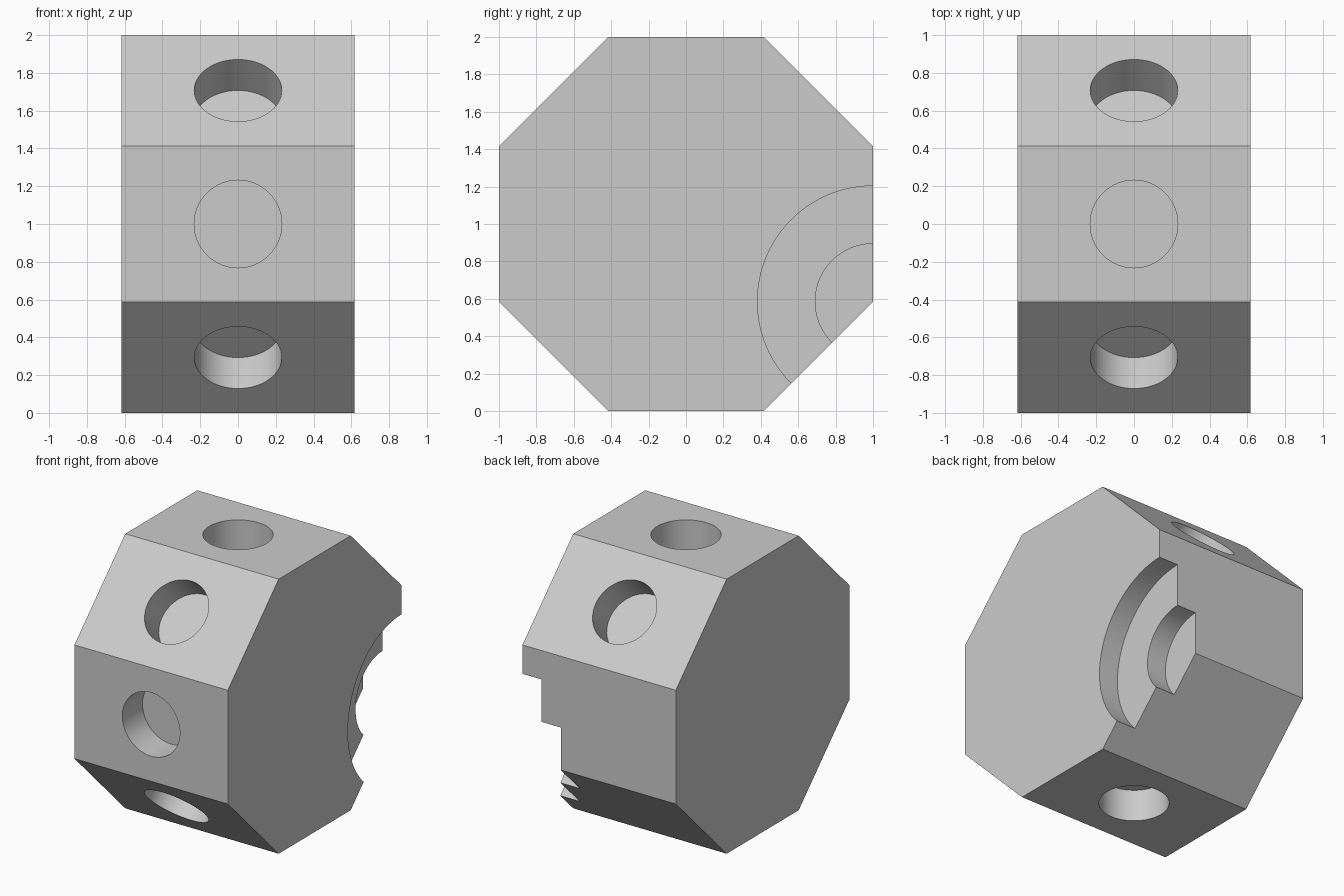
import bpy
import bmesh
import math
from mathutils import Matrix, Vector

if "Cube" in bpy.data.objects:
    bpy.data.objects.remove(bpy.data.objects["Cube"], do_unlink=True)

HALF = 0.618                  # half the block's width
HOLE = HALF * 3 / 8           # socket radius and depth
CENTRE = Vector((0, 0, 1))
CORNER = math.tan(math.pi / 8)

grey = bpy.data.materials.new("light_grey")
grey.use_nodes = True
grey.diffuse_color = (0.6, 0.6, 0.6, 1)
grey.node_tree.nodes["Principled BSDF"].inputs["Base Color"].default_value = (0.6, 0.6, 0.6, 1)


def prism(name, sides, radius, start, end, spin=0.0):
    """Closed prism whose axis runs from start to end."""
    axis = end - start
    matrix = (Matrix.Translation((start + end) / 2)
              @ axis.to_track_quat("Z", "Y").to_matrix().to_4x4()
              @ Matrix.Rotation(spin, 4, "Z"))
    bm = bmesh.new()
    bmesh.ops.create_cone(bm, cap_ends=True, segments=sides, radius1=radius,
                          radius2=radius, depth=axis.length, matrix=matrix)
    mesh = bpy.data.meshes.new(name)
    bm.to_mesh(mesh)
    bm.free()
    mesh.materials.append(grey)
    obj = bpy.data.objects.new(name, mesh)
    bpy.context.collection.objects.link(obj)
    return obj


def cut(target, cutter):
    """Subtract the cutter from the target, then discard it."""
    cutter.hide_render = True
    mod = target.modifiers.new("cut", "BOOLEAN")
    mod.operation = "DIFFERENCE"
    mod.solver = "EXACT"
    mod.object = cutter
    bpy.ops.object.modifier_apply(modifier=mod.name)
    bpy.data.objects.remove(cutter, do_unlink=True)


# Octagonal block lying along x
side = Vector((HALF, 0, 0))
block = prism("octagonal_block", 8, 1 / math.cos(math.pi / 8),
              CENTRE - side, CENTRE + side, math.pi / 8)
bpy.context.view_layer.objects.active = block
block.select_set(True)

# Round sockets in six faces: back upper, top, front upper, front, front lower, bottom
for step in range(1, 7):
    angle = step * math.pi / 4
    out = Vector((0, math.cos(angle), math.sin(angle)))
    cut(block, prism("socket_cutter", 64, HOLE,
                     CENTRE + out * (1 - HOLE), CENTRE + out * 1.1))

# Two-step round recess around the lower back corner of the +x side
corner = Vector((0, 1, 1 - CORNER))
for radius, depth in ((HALF, HALF / 4), (HALF / 2, HALF / 2)):
    cut(block, prism("recess_cutter", 96, radius,
                     corner + Vector((HALF - depth, 0, 0)),
                     corner + Vector((HALF + 0.1, 0, 0))))

bpy.ops.object.shade_smooth_by_angle(angle=math.radians(30))
